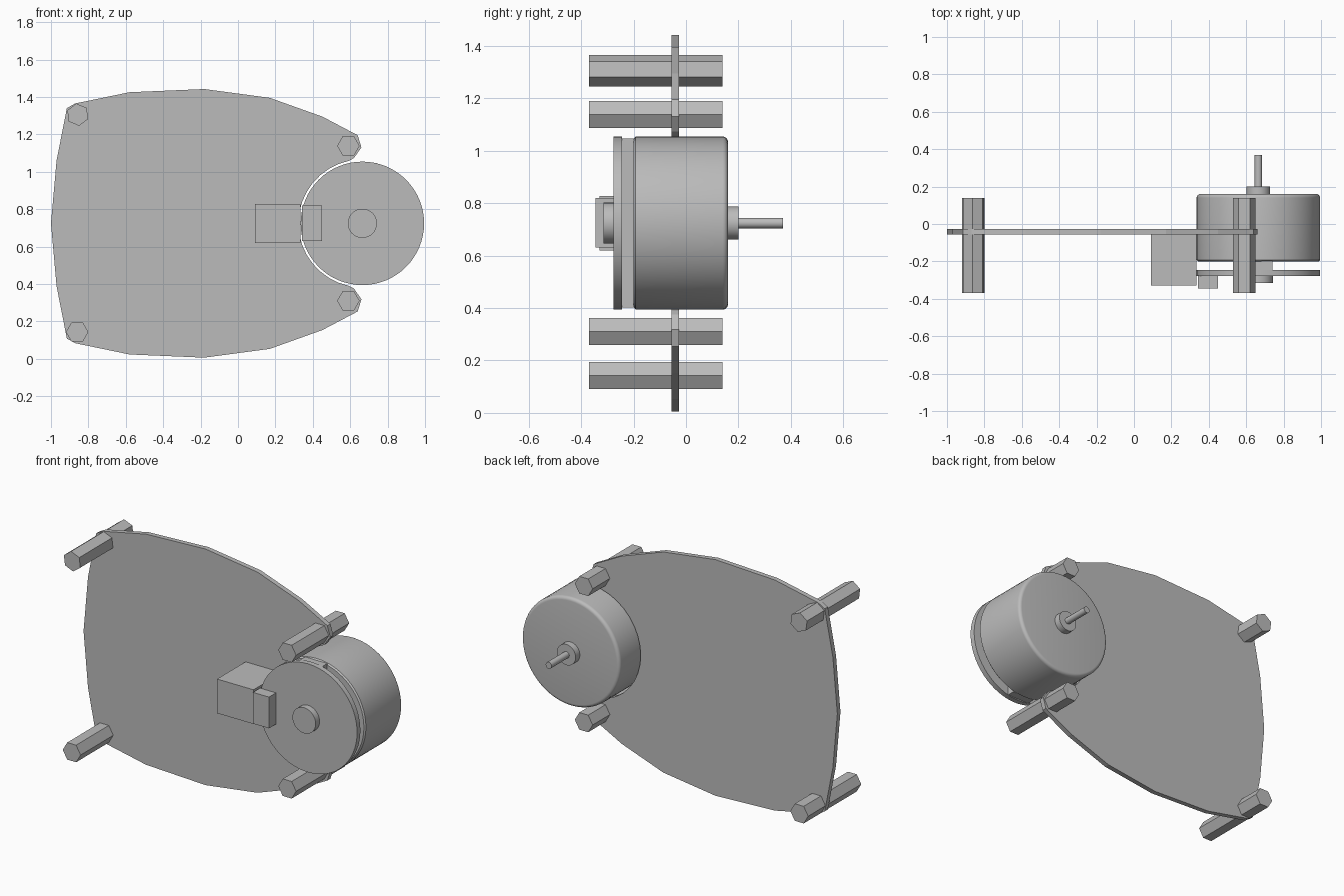
import bpy, bmesh, math
from mathutils import Matrix, Vector

cube = bpy.data.objects.get("Cube")
if cube:
    bpy.data.objects.remove(cube, do_unlink=True)

grey = bpy.data.materials.new("plain grey")
grey.use_nodes = True
COLOUR = (0.5, 0.5, 0.5, 1)
grey.diffuse_color = COLOUR
grey.node_tree.nodes["Principled BSDF"].inputs["Base Color"].default_value = COLOUR

MID_Z = 0.724
MOTOR_X = 0.665
MOTOR_R = 0.33


def finish(name, bm, smooth=False):
    bmesh.ops.recalc_face_normals(bm, faces=bm.faces)
    mesh = bpy.data.meshes.new(name)
    bm.to_mesh(mesh)
    bm.free()
    mesh.materials.append(grey)
    obj = bpy.data.objects.new(name, mesh)
    bpy.context.collection.objects.link(obj)
    if smooth:
        bpy.ops.object.select_all(action="DESELECT")
        obj.select_set(True)
        bpy.context.view_layer.objects.active = obj
        bpy.ops.object.shade_smooth_by_angle(angle=math.radians(35))
    return obj


def prism(name, outline, y0, y1):
    """Extrude an (x, z) outline from y0 to y1."""
    bm = bmesh.new()
    face = bm.faces.new([bm.verts.new((x, y0, z)) for x, z in outline])
    new = bmesh.ops.extrude_face_region(bm, geom=[face])["geom"]
    verts = [v for v in new if isinstance(v, bmesh.types.BMVert)]
    bmesh.ops.translate(bm, verts=verts, vec=(0, y1 - y0, 0))
    return finish(name, bm)


def box(name, x0, x1, y0, y1, z0, z1):
    return prism(name, [(x0, z0), (x1, z0), (x1, z1), (x0, z1)], y0, y1)


def turned(name, profile, sides=64):
    """Spin a (radius, y) profile around the motor axis."""
    bm = bmesh.new()
    verts = [bm.verts.new((MOTOR_X + r, y, MID_Z)) for r, y in profile]
    edges = [bm.edges.new(pair) for pair in zip(verts, verts[1:])]
    bmesh.ops.spin(bm, geom=verts + edges, cent=(MOTOR_X, 0, MID_Z),
                   axis=(0, 1, 0), angle=math.tau, steps=sides)
    bmesh.ops.remove_doubles(bm, verts=bm.verts, dist=0.0005)
    return finish(name, bm, smooth=True)


def cylinder(name, r, y0, y1, sides=32):
    return turned(name, [(0, y0), (r, y0), (r, y1), (0, y1)], sides)


# Mounting plate: faceted outline mirrored about mid height, with motor notch
upper = [(-0.97, 1.06), (-0.915, 1.34), (-0.87, 1.365), (-0.58, 1.425),
         (-0.18, 1.442), (0.17, 1.395), (0.45, 1.295), (0.64, 1.195),
         (0.66, 1.13), (0.62, 1.073)]
arc = []
for i in range(17):
    a = math.radians(102 + 156 * i / 16)
    arc.append((MOTOR_X + 0.342 * math.cos(a), MID_Z + 0.342 * math.sin(a)))
lower = [(x, 2 * MID_Z - z) for x, z in reversed(upper)]
prism("mounting_plate", [(-1, MID_Z)] + upper + arc + lower, -0.056, -0.026)

# Hexagonal standoffs passing through the plate corners
for name, x, z, turn in (("upper_right_standoff", -0.857, 1.305, 37),
                         ("lower_right_standoff", -0.86, 0.143, 0),
                         ("upper_left_standoff", 0.59, 1.138, 0),
                         ("lower_left_standoff", 0.59, 0.31, 0)):
    hexagon = []
    for i in range(6):
        a = math.radians(turn + 60 * i)
        hexagon.append((x + 0.06 * math.cos(a), z + 0.06 * math.sin(a)))
    prism(name, hexagon, -0.37, 0.14)

# Motor can with rounded rims
can = [(0, -0.2), (MOTOR_R - 0.008, -0.2), (MOTOR_R, -0.192)]
for i in range(6):
    a = math.radians(90 * i / 5)
    can.append((MOTOR_R - 0.02 + 0.02 * math.cos(a), 0.14 + 0.02 * math.sin(a)))
turned("motor_can", can + [(0, 0.16)])

# Motor front board, its spacer, and the axle parts
cylinder("motor_board", MOTOR_R, -0.277, -0.245, 64)
box("board_spacer", 0.59, 0.74, -0.246, -0.198, 0.402, 1.046)
cylinder("front_hub", 0.078, -0.315, -0.276)
cylinder("rear_hub", 0.063, 0.159, 0.2)
cylinder("shaft", 0.02, 0.199, 0.37, 20)

# Connector block on the plate and plug on the motor board
box("connector_block", 0.09, 0.335, -0.33, -0.055, 0.62, 0.828)
box("connector_plug", 0.342, 0.45, -0.345, -0.276, 0.63, 0.82)
